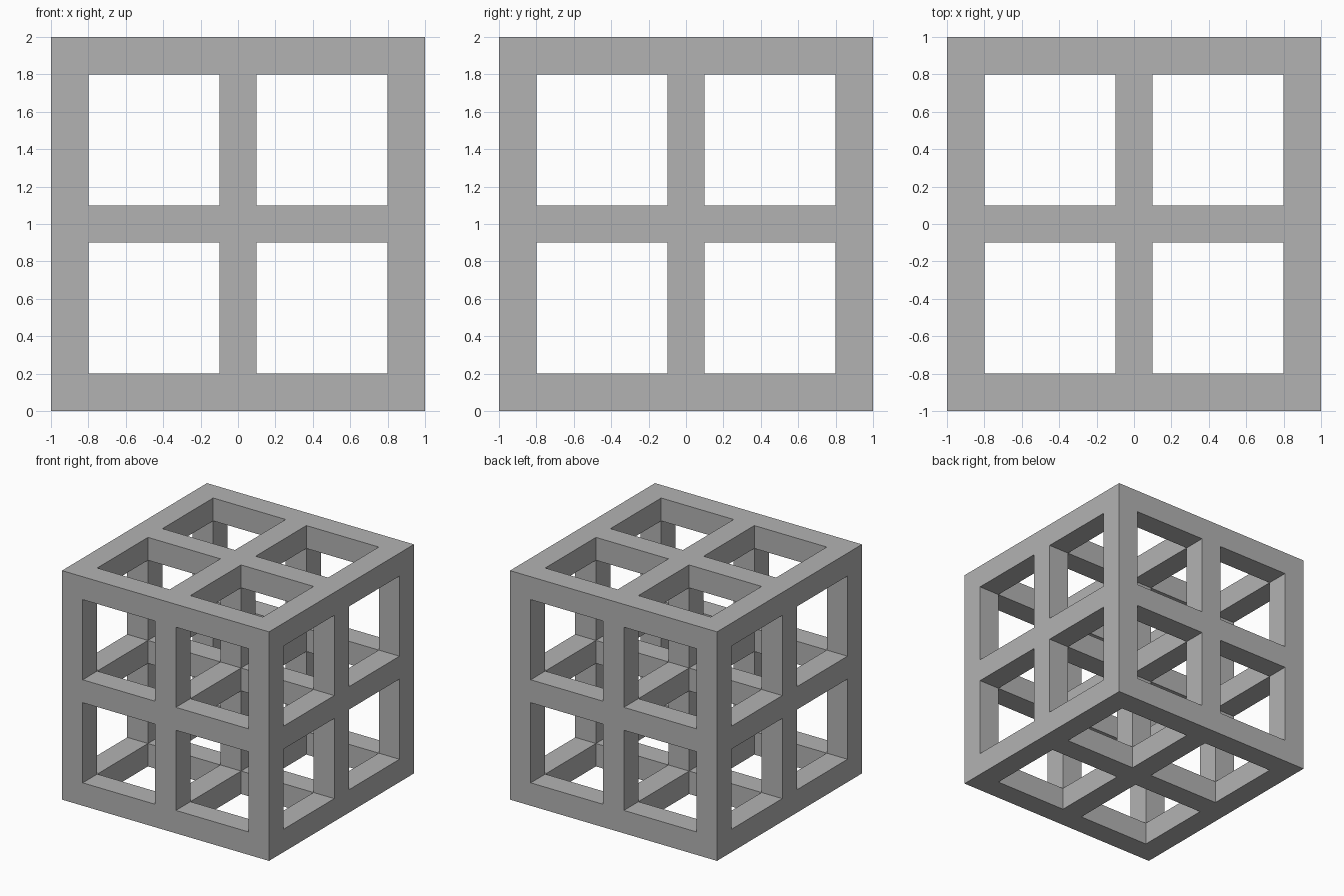
import bpy, bmesh
from itertools import product
from mathutils import Vector

default = bpy.data.objects.get("Cube")
if default:
    bpy.data.objects.remove(default, do_unlink=True)

# Plain grey material
GREY = (0.45, 0.45, 0.45, 1)
grey = bpy.data.materials.new("grey")
grey.diffuse_color = GREY
grey.use_nodes = True
grey.node_tree.nodes["Principled BSDF"].inputs["Base Color"].default_value = GREY

# Slab limits along each axis: bar, gap, bar, gap, bar
CUTS = (-1, -0.8, -0.1, 0.1, 0.8, 1)


def is_solid(cell):
    """A cell belongs to a bar when at least two of its slabs are bar slabs."""
    inside = all(0 <= i < len(CUTS) - 1 for i in cell)
    return inside and sum(i % 2 == 0 for i in cell) >= 2


# Lattice frame: one watertight skin around all solid cells
bm = bmesh.new()
for cell in product(range(len(CUTS) - 1), repeat=3):
    if not is_solid(cell):
        continue
    for axis, side in product(range(3), (0, 1)):
        neighbour = list(cell)
        neighbour[axis] += 2 * side - 1
        if is_solid(neighbour):
            continue
        u, v = (axis + 1) % 3, (axis + 2) % 3
        corners = []
        for du, dv in ((0, 0), (1, 0), (1, 1), (0, 1)):
            point = Vector()
            point[axis] = CUTS[cell[axis] + side]
            point[u] = CUTS[cell[u] + du]
            point[v] = CUTS[cell[v] + dv]
            point.z += 1
            corners.append(bm.verts.new(point))
        bm.faces.new(corners if side else corners[::-1])
bmesh.ops.remove_doubles(bm, verts=bm.verts, dist=0.001)

mesh = bpy.data.meshes.new("lattice_frame")
bm.to_mesh(mesh)
bm.free()
mesh.materials.append(grey)
frame = bpy.data.objects.new("lattice_frame", mesh)
bpy.context.collection.objects.link(frame)
